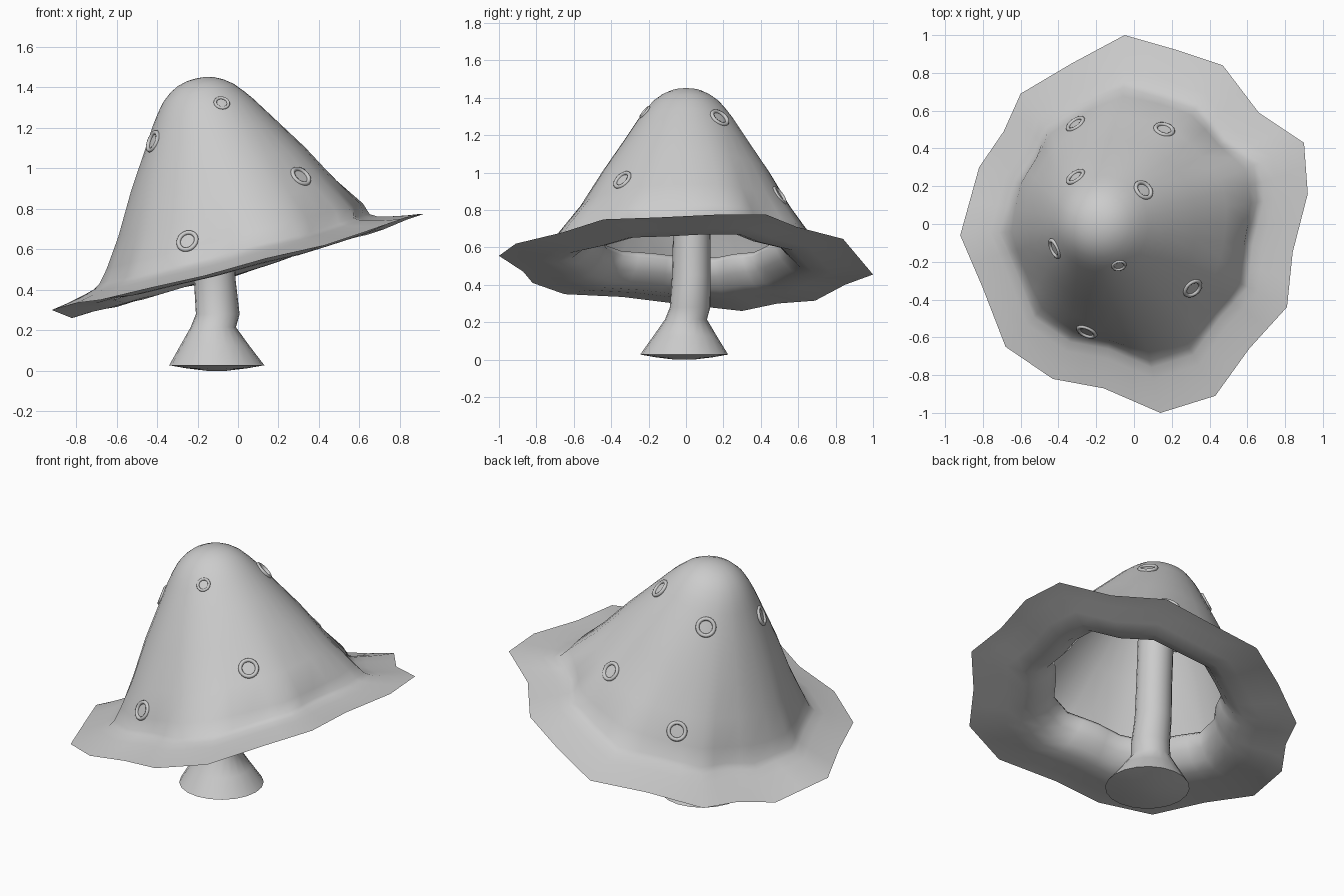
import bpy, bmesh, math
from mathutils import Vector, Matrix

if "Cube" in bpy.data.objects:
    bpy.data.objects.remove(bpy.data.objects["Cube"])

# Tilted frame shared by cap and brim
TILT = Matrix.Translation((0, 0, 0.535)) @ Matrix.Rotation(math.radians(-14.3), 4, 'Y')
UNTILT = TILT.inverted()


def finish(obj, angle=50):
    bpy.ops.object.select_all(action='DESELECT')
    obj.select_set(True)
    bpy.context.view_layer.objects.active = obj
    bpy.ops.object.shade_smooth_by_angle(angle=math.radians(angle))


def loft(name, rings, cap_start=False, cap_end=False, angle=50):
    """Skin a list of equal-length point rings."""
    bm = bmesh.new()
    vs = [[bm.verts.new(p) for p in ring] for ring in rings]
    n = len(vs[0])
    for a, b in zip(vs, vs[1:]):
        for i in range(n):
            j = (i + 1) % n
            bm.faces.new((a[i], a[j], b[j], b[i]))
    if cap_start:
        bm.faces.new(vs[0])
    if cap_end:
        bm.faces.new(vs[-1])
    bmesh.ops.recalc_face_normals(bm, faces=bm.faces)
    me = bpy.data.meshes.new(name)
    bm.to_mesh(me)
    bm.free()
    obj = bpy.data.objects.new(name, me)
    bpy.context.collection.objects.link(obj)
    finish(obj, angle)
    return obj


def circle(c, r, n, z):
    return [Vector((c[0] + r * math.cos(2 * math.pi * i / n),
                    c[1] + r * math.sin(2 * math.pi * i / n), z)) for i in range(n)]


# Ragged brim outline, each side split once
corners = [(0.92, 0.16, 0.775), (0.90, 0.43, 0.775), (0.66, 0.59, 0.71), (0.47, 0.84, 0.645),
           (0.23, 0.92, 0.55), (-0.05, 1.0, 0.455), (-0.33, 0.85, 0.40), (-0.60, 0.69, 0.315),
           (-0.69, 0.49, 0.30), (-0.82, 0.30, 0.26), (-0.92, -0.06, 0.30), (-0.80, -0.34, 0.335),
           (-0.68, -0.65, 0.35), (-0.43, -0.82, 0.41), (-0.16, -0.87, 0.47), (0.14, -1.0, 0.555),
           (0.43, -0.91, 0.62), (0.61, -0.66, 0.68), (0.81, -0.44, 0.75), (0.84, -0.15, 0.76)]
corners = [Vector(p) for p in corners]
edge = []
for i, p in enumerate(corners):
    edge += [p, (p + corners[(i + 1) % len(corners)]) / 2]
local_edge = [UNTILT @ p for p in edge]


def brim_ring(s, w):
    """Brim outline scaled by s and lifted by w above the tilted plane."""
    return [TILT @ Vector((q.x * s, q.y * s, q.z * s * s + w)) for q in local_edge]


def cone_ring(r, w, mix=1.0):
    """Round cap section; mix below 1 blends toward the brim outline."""
    ring = []
    for q in local_edge:
        a, big = math.atan2(q.y, q.x), math.hypot(q.x, q.y)
        rr = r * (mix + (1 - mix) * big / 0.95)
        ring.append(TILT @ Vector((0.018 + rr * math.cos(a), rr * math.sin(a), w)))
    return ring


# Cap and brim: one skin from the rolled inner lip, round the edge, up to the tip
cone = [(0.655, 0.13, 0.4), (0.56, 0.27, 0.7), (0.445, 0.47, 0.9), (0.335, 0.64, 1),
        (0.255, 0.765, 1), (0.222, 0.81, 1), (0.18, 0.86, 1), (0.135, 0.895, 1),
        (0.09, 0.918, 1), (0.045, 0.929, 1), (0.012, 0.932, 1)]
under = [(0.60, 0.15), (0.53, 0.145), (0.51, 0.115), (0.55, 0.045), (0.61, -0.008), (0.68, -0.028),
         (0.78, -0.022), (0.90, -0.006)]
top = [(0.92, 0.012), (0.82, 0.032), (0.76, 0.047), (0.725, 0.068)]
rings = [brim_ring(s, w) for s, w in under] + [edge] + [brim_ring(s, w) for s, w in top]
rings += [cone_ring(*c) for c in cone]
cap = loft("mushroom_cap", rings, cap_end=True, angle=80)

# Stem: flared foot, narrow neck, shaft up into the cap
stem = [((-0.105, -0.01), 0.05, 0.0), ((-0.105, -0.01), 0.15, 0.012), ((-0.105, -0.01), 0.235, 0.027),
        ((-0.115, -0.005), 0.17, 0.125), ((-0.122, 0.0), 0.112, 0.215), ((-0.10, 0.022), 0.108, 0.28),
        ((-0.115, 0.028), 0.103, 0.45), ((-0.12, 0.03), 0.10, 0.65), ((-0.14, 0.03), 0.10, 1.15)]
loft("stem", [circle(c, r, 20, z) for c, r, z in stem], cap_start=True, cap_end=True, angle=80)

# Spot rings laid on the cap surface
spots = [(-0.31, 0.53, 1), (0.16, 0.50, 1), (-0.31, 0.25, 1), (0.05, 0.18, 1),
         (-0.42, -0.13, 1), (-0.08, -0.22, 0.7), (0.31, -0.34, 1), (-0.25, -0.57, 1)]
bpy.context.view_layer.update()
for i, (x, y, s) in enumerate(spots):
    hit, loc, nor, _ = cap.ray_cast(Vector((x, y, 3)), Vector((0, 0, -1)))
    if not hit:
        continue
    bpy.ops.mesh.primitive_torus_add(location=loc, major_radius=0.047 * s, minor_radius=0.011 * s,
                                     major_segments=24, minor_segments=8,
                                     rotation=nor.to_track_quat('Z', 'Y').to_euler())
    ring = bpy.context.object
    ring.name = f"cap_spot_{i + 1}"
    finish(ring, 60)
